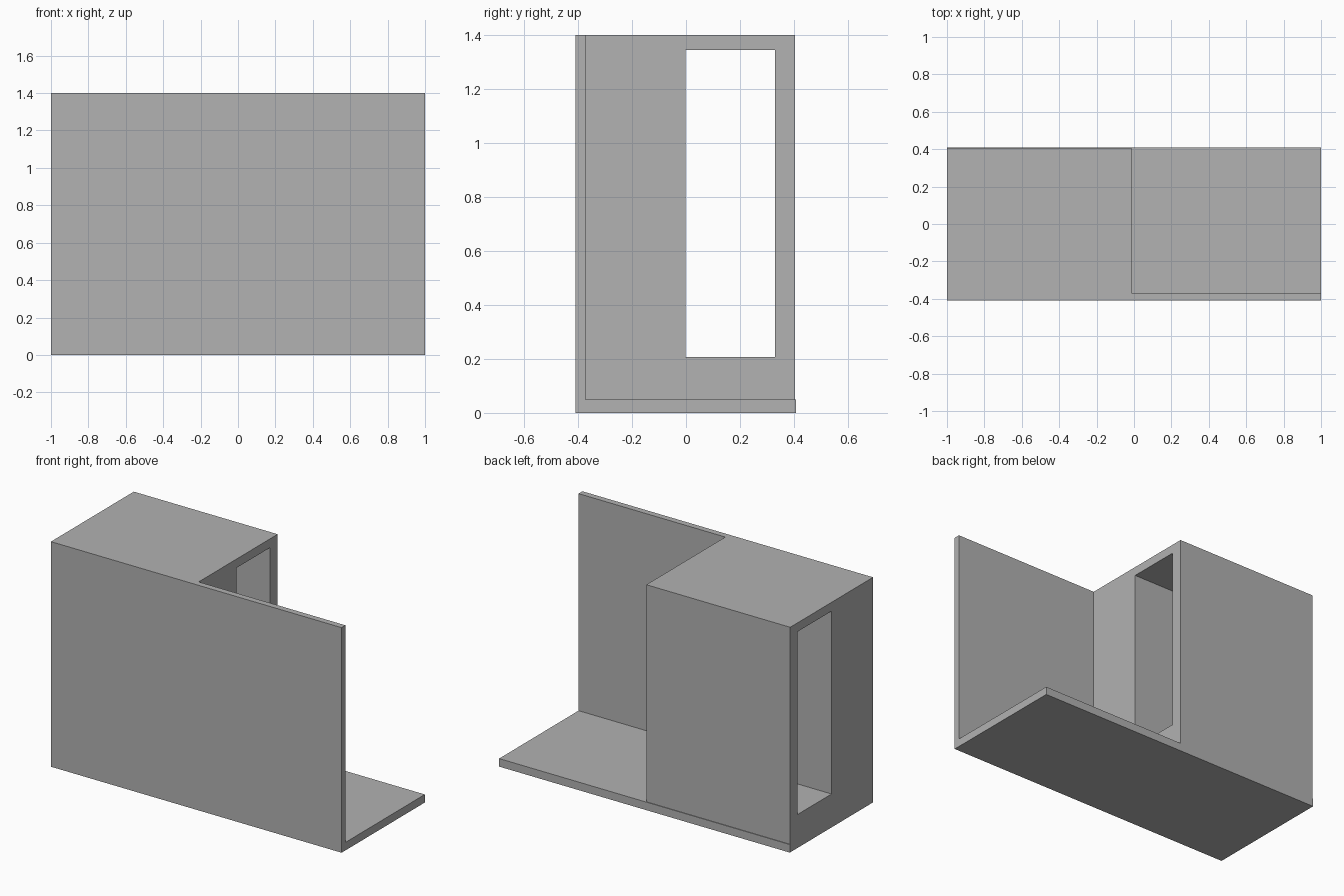
import bpy
import bmesh
from mathutils import Matrix, Vector

old = bpy.data.objects.get("Cube")
if old:
    bpy.data.objects.remove(old, do_unlink=True)

# One plain grey for the whole model
GREY = (0.445, 0.445, 0.445, 1.0)
grey = bpy.data.materials.new("plain_grey")
grey.use_nodes = True
grey.diffuse_color = GREY
grey.node_tree.nodes["Principled BSDF"].inputs["Base Color"].default_value = GREY


def finish(name, bm):
    bmesh.ops.recalc_face_normals(bm, faces=bm.faces)
    mesh = bpy.data.meshes.new(name)
    bm.to_mesh(mesh)
    bm.free()
    mesh.materials.append(grey)
    obj = bpy.data.objects.new(name, mesh)
    bpy.context.collection.objects.link(obj)
    return obj


def box(name, low, high):
    """Box between two opposite corners."""
    low, high = Vector(low), Vector(high)
    bm = bmesh.new()
    place = Matrix.Translation((low + high) / 2) @ Matrix.Diagonal((high - low).to_4d())
    bmesh.ops.create_cube(bm, size=1, matrix=place)
    return finish(name, bm)


def extrude_x(name, profile, x0, x1):
    """Extrude a (y, z) profile along x."""
    bm = bmesh.new()
    face = bm.faces.new([bm.verts.new((x0, y, z)) for y, z in profile])
    result = bmesh.ops.extrude_face_region(bm, geom=[face])
    verts = [v for v in result["geom"] if isinstance(v, bmesh.types.BMVert)]
    bmesh.ops.translate(bm, verts=verts, vec=(x1 - x0, 0, 0))
    return finish(name, bm)


# Front wall and floor slab in one L-shaped section
FRONT, WALL, BACK, FLOOR, TOP = -0.41, -0.372, 0.408, 0.05, 1.4
extrude_x("front_wall_and_floor",
          [(FRONT, 0), (BACK, 0), (BACK, FLOOR), (WALL, FLOOR), (WALL, TOP), (FRONT, TOP)],
          -1, 1)

# Tall block on the right half, with an open slot running through it
block = box("tall_block", (-1, WALL, FLOOR), (-0.01, 0.404, TOP))
cutter = box("slot_cutter", (-1.2, -0.002, 0.208), (0.2, 0.33, 1.345))
cutter.hide_render = True
cutter.hide_viewport = True
cutter.display_type = 'WIRE'
slot = block.modifiers.new("slot", 'BOOLEAN')
slot.operation = 'DIFFERENCE'
slot.solver = 'EXACT'
slot.object = cutter
